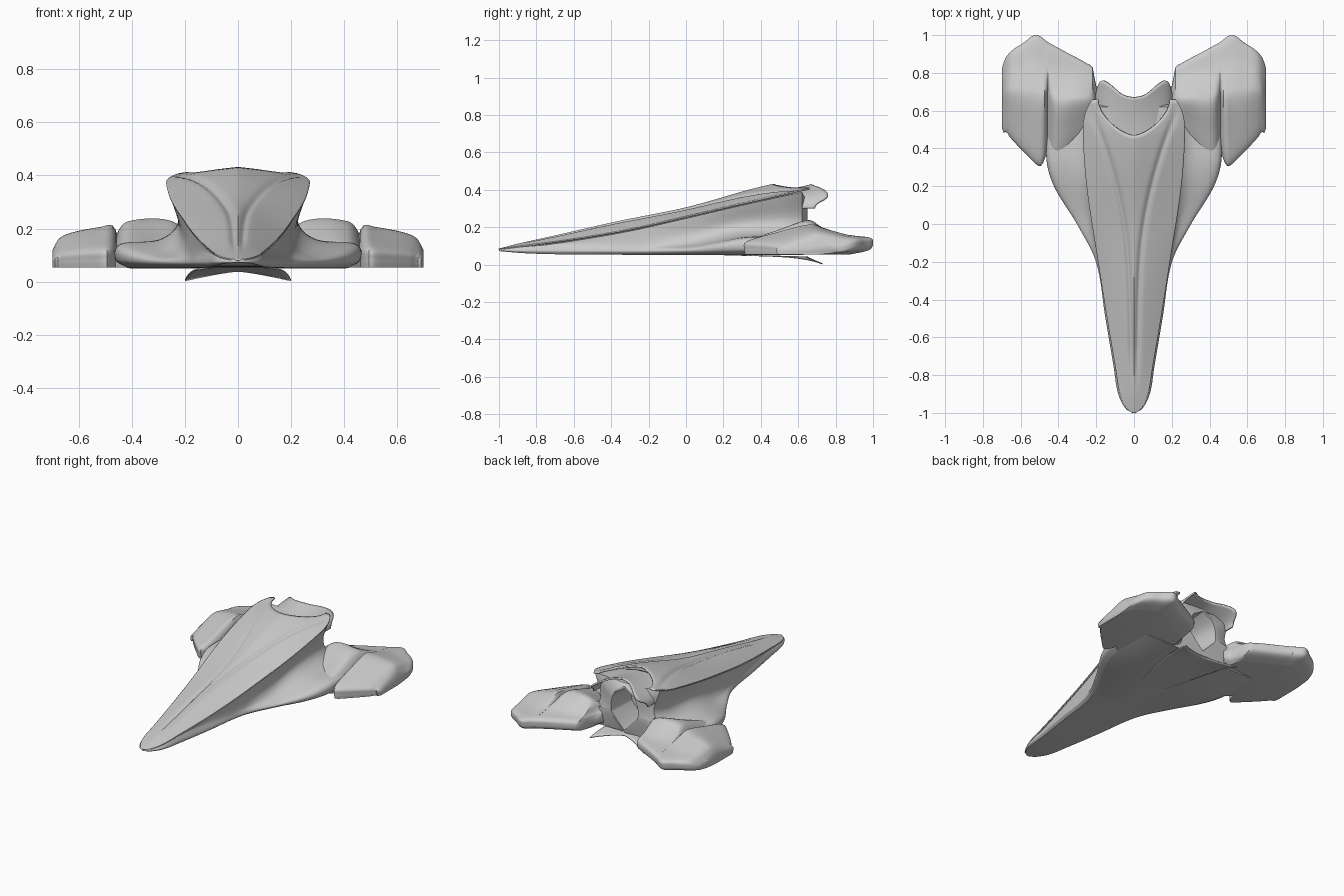
import bpy, bmesh, math

cube = bpy.data.objects.get("Cube")
if cube:
    bpy.data.objects.remove(cube, do_unlink=True)

grey = bpy.data.materials.new("hull grey")
grey.use_nodes = True
COLOUR = (0.6, 0.6, 0.6, 1)
grey.diffuse_color = COLOUR
grey.node_tree.nodes["Principled BSDF"].inputs["Base Color"].default_value = COLOUR


def along(keys, t):
    """Smooth value between (position, value) keys."""
    t = min(max(t, keys[0][0]), keys[-1][0])
    i = 0
    while i < len(keys) - 2 and t > keys[i + 1][0]:
        i += 1

    def slope(k):
        a, b = keys[max(k - 1, 0)], keys[min(k + 1, len(keys) - 1)]
        return (b[1] - a[1]) / (b[0] - a[0])
    (x0, v0), (x1, v1) = keys[i], keys[i + 1]
    d = x1 - x0
    s = (t - x0) / d
    return ((2*s**3 - 3*s**2 + 1) * v0 + (s**3 - 2*s**2 + s) * d * slope(i)
            + (3*s**2 - 2*s**3) * v1 + (s**3 - s**2) * d * slope(i + 1))


def smooth(pts, steps=5):
    """Run a smooth line through a few 2D points."""
    xs = [(i, p[0]) for i, p in enumerate(pts)]
    ys = [(i, p[1]) for i, p in enumerate(pts)]
    n = (len(pts) - 1) * steps
    return [(along(xs, i / steps), along(ys, i / steps)) for i in range(n + 1)]


def surface(name, rows, closed=False, thick=0, mirror=False, angle=35):
    """Skin rows of points; closed rows become a capped solid."""
    bm = bmesh.new()
    grid = [[bm.verts.new(p) for p in row] for row in rows]
    n = len(rows[0])
    for a, b in zip(grid, grid[1:]):
        for j in range(n if closed else n - 1):
            k = (j + 1) % n
            bm.faces.new((a[j], a[k], b[k], b[j]))
    if closed:
        bm.faces.new(grid[0])
        bm.faces.new(grid[-1])
    bmesh.ops.remove_doubles(bm, verts=bm.verts, dist=0.0004)
    bmesh.ops.recalc_face_normals(bm, faces=bm.faces)
    me = bpy.data.meshes.new(name)
    bm.to_mesh(me)
    bm.free()
    me.materials.append(grey)
    ob = bpy.data.objects.new(name, me)
    bpy.context.collection.objects.link(ob)
    if thick:
        mod = ob.modifiers.new("thickness", 'SOLIDIFY')
        mod.thickness, mod.offset = thick, 0
    if mirror:
        ob.modifiers.new("mirror", 'MIRROR')
    bpy.ops.object.select_all(action='DESELECT')
    ob.select_set(True)
    bpy.context.view_layer.objects.active = ob
    bpy.ops.object.shade_smooth_by_angle(angle=math.radians(angle))
    return ob


# Lengthwise curves shared by the hull and the top shell
WIDTH = [(-1, .008), (-.98, .042), (-.9, .083), (-.75, .108), (-.5, .15), (-.2, .2),
         (0, .3), (.2, .42), (.35, .46), (.62, .45)]
SHELL = [(-1, .006), (-.98, .036), (-.9, .073), (-.75, .099), (-.5, .141), (-.2, .189),
         (.2, .25), (.5, .27), (.58, .26), (.63, .24), (.66, .22)]
EDGE = [(-1, .08), (-.9, .094), (-.6, .135), (-.3, .187), (0, .255), (.3, .325), (.66, .405)]
RIDGE = [(-1, .082), (-.8, .132), (-.4, .222), (0, .302), (.47, .428), (.66, .43)]
FLANGE = [(-1, .08), (-.8, .098), (0, .11), (.3, .155), (.62, .155)]
FLOOR = [(-1, .072), (-.85, .06), (-.6, .054), (.62, .05)]
GROOVE = [(-.85, .012), (-.2, .03), (.1, .07), (.4, .15), (.66, .25)]

# Main hull: flared base, pinched waist, overhung top
rows = []
for i in range(81):
    y = -1 + 1.62 * (i / 80) ** 1.2
    w, s, e = along(WIDTH, y), along(SHELL, y), along(EDGE, y)
    f, b = along(FLANGE, y), along(FLOOR, y)
    s *= .98
    gap = .008 * min(1, .2 + (y + 1) * 4)
    waist = min(s, w) * (1 - .22 * max(0, y + .2))
    top = along(RIDGE, y) - 2.5 * gap - .12 * max(0, y - .4)
    full = .6 + .25 * min(1, max(0, y * 3))
    side = smooth([(w * .9, b), (w, b + .3 * (f - b)),
                   (w * .93 + waist * .07, f * full + b * (1 - full)),
                   (waist * .7 + w * .3, f), (waist, f + .35 * (e - f)), (s, e - gap)])
    half = [(0, b)] + side + [(s * .5, (e + top) / 2 - gap), (0, top - gap)]
    rows.append([(x, y, z) for x, z in half] + [(-x, y, z) for x, z in half[-2:0:-1]])

# Oval engine throat sunk into the hull's rear face
outline = rows[-1]
for y, rx, rz in ((.65, .115, .155), (.65, .1, .14), (.46, .08, .12)):
    ring = []
    for x, _, z in outline:
        a = math.atan2((z - .215) / rz, x / rx)
        ring.append((rx * math.cos(a), y, .215 + rz * math.sin(a)))
    rows.append(ring)
surface("hull", rows, closed=True)

# Top shell: roof-shaped shield with two flaring grooves and a notched rear
rows = []
for i in range(81):
    row = []
    for j in range(-36, 37):
        u = j / 36
        k = min(abs(u) / .85, 1)
        end = .47 + .19 * k ** 1.7
        y = -1 + (end + 1) * (i / 80) ** 1.2
        s, e, r = along(SHELL, y), along(EDGE, y), along(RIDGE, y)
        x = u * s
        cut = math.exp(-((abs(x) - along(GROOVE, y)) / .015) ** 2)
        depth = .012 * min(1, max(0, y + .9) * 4) * (1 - abs(u) ** 4)
        row.append((x, y, e + (r - e) * (1 - abs(u) ** 1.25) - depth * cut))
    rows.append(row)
surface("top_shell", rows, thick=.008)

# Height of the flat rear deck shared by both wing panels
DECK = [(.17, .17), (.32, .178), (.6, .172), (.66, .16), (.7, .115)]


def wing(name, front, rear, crest, x0, x1, steps):
    """Thick blunt wing panel between two x positions."""
    rows = []
    for i in range(steps + 1):
        x = x0 + (x1 - x0) * i / steps
        a, b, h, d = (along(keys, x) for keys in (front, rear, crest, DECK))
        c, t, back = b - a, h - .053, d - .053
        upper = smooth([(a + .004, .053), (a, .053 + t * .2), (a + .02 * c, .053 + t * .45),
                        (a + .25 * c, .053 + t * .74), (a + .5 * c, h),
                        (a + .63 * c, (h + d) / 2), (a + .8 * c, .053 + back * .87),
                        (b - .015, .053 + back * .74), (b, .053 + back * .5),
                        (b - .02, .053 + back * .2), (b - .13, .053)], 4)
        rows.append([(x, y, z) for y, z in upper])
    return surface(name, rows, closed=True, mirror=True)


# Inner wings with the raised shield, then the outer fins
wing("inner_wing",
     [(.17, .5), (.3, .43), (.41, .34), (.462, .38)],
     [(.17, .66), (.2, .72), (.215, .82), (.24, .845), (.38, .92), (.462, .965)],
     [(.17, .18), (.21, .205), (.25, .228), (.32, .238), (.41, .228), (.44, .21), (.462, .165)],
     .17, .462, 24)
wing("outer_fin",
     [(.452, .42), (.475, .34), (.5, .31), (.56, .36), (.66, .465), (.675, .49), (.69, .485),
      (.7, .51)],
     [(.452, .96), (.52, 1), (.59, .955), (.65, .915), (.685, .87), (.7, .82)],
     [(.452, .165), (.47, .21), (.52, .205), (.6, .19), (.65, .175), (.68, .155), (.7, .115)],
     .452, .7, 24)

# Rear engine cowl: a bowl under the shell's notch, rising to swept-back horns
HORN = [(0, .67), (.3, .685), (.75, .755), (.9, .75), (1, .69)]
rows = []
for i in range(17):
    t = i / 16
    row = []
    for j in range(41):
        a = math.pi * j / 40
        y = .44 + (along(HORN, abs(math.cos(a))) - .44) * t
        row.append((.2 * math.cos(a), y, .3 + (.085 + .04 * t ** 1.5) * math.sin(a)))
    rows.append(row)
surface("engine_cowl", rows, thick=.01)

# Belly flap blending out of the floor, drooping at its rear corners
rows = []
for i in range(25):
    t = i / 24
    row = []
    for j in range(-16, 17):
        u = j / 16
        end = .65 + .08 * abs(u) ** 1.5
        row.append((.2 * u * (.2 + .8 * t ** .6), .1 + (end - .1) * t,
                    .056 - .016 * t - .036 * t ** 6 * abs(u) ** 1.3))
    rows.append(row)
surface("belly_flap", rows, thick=.006)
